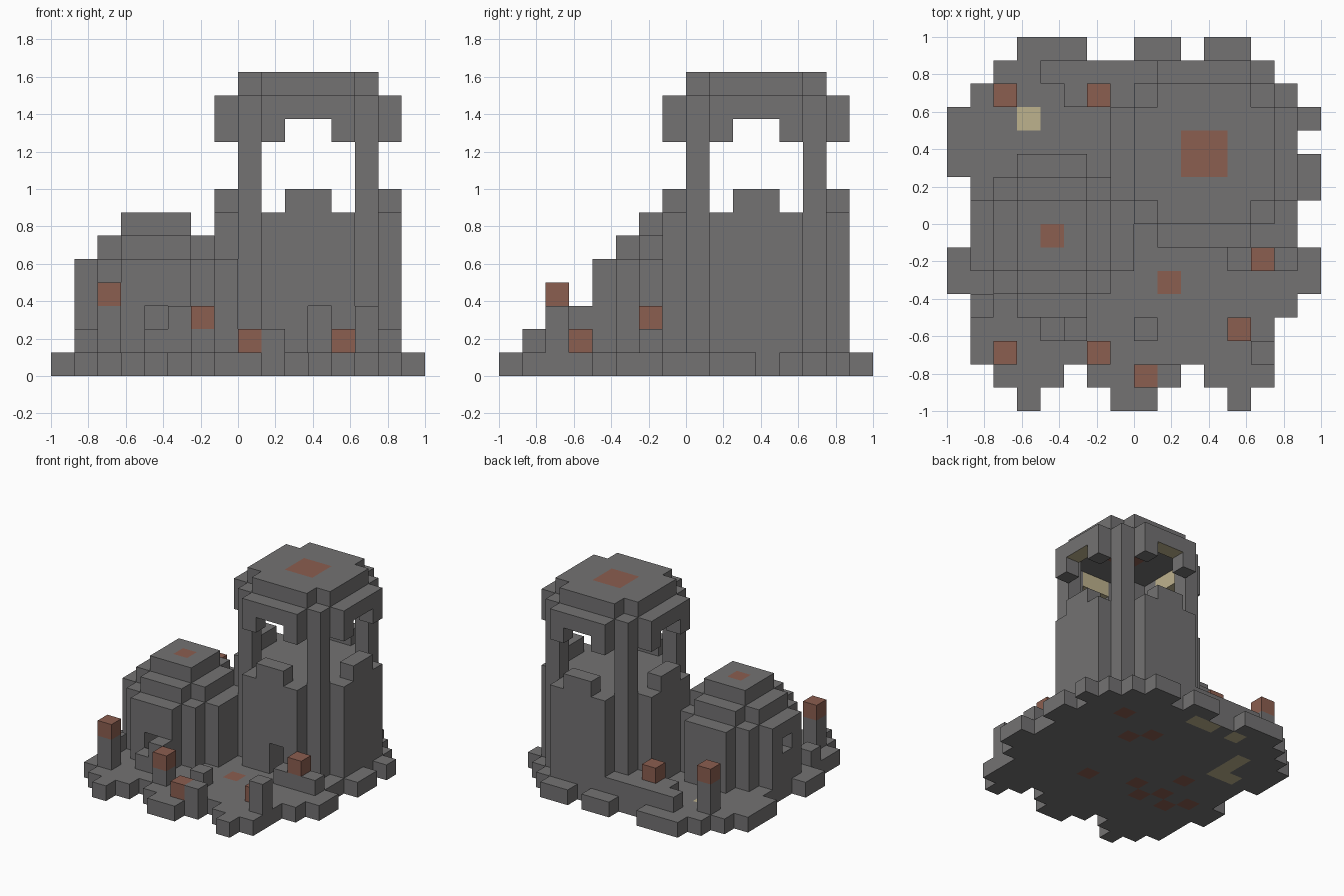
import bpy
import bmesh
from mathutils import Vector

cube = bpy.data.objects.get("Cube")
if cube:
    bpy.data.objects.remove(cube, do_unlink=True)

U = 0.125          # block edge length
STONE, EMBER, GLOW = 0, 1, 2


def make_material(name, rgb):
    mat = bpy.data.materials.new(name)
    mat.use_nodes = True
    mat.diffuse_color = (*rgb, 1)
    mat.node_tree.nodes["Principled BSDF"].inputs["Base Color"].default_value = (*rgb, 1)
    return mat


MATERIALS = [make_material("grey stone", (0.172, 0.168, 0.17)),
             make_material("ember red", (0.26, 0.112, 0.08)),
             make_material("pale glow", (0.515, 0.445, 0.27))]

DIRECTIONS = [Vector(d) for d in ((1, 0, 0), (-1, 0, 0), (0, 1, 0),
                                  (0, -1, 0), (0, 0, 1), (0, 0, -1))]


def build(name, cells, paint=lambda cell, n: STONE):
    """Skin a set of grid cells with square faces, coloured by a rule."""
    bm = bmesh.new()
    corners = {}

    def vert(p):
        key = tuple(round(c * 2) for c in p)
        if key not in corners:
            corners[key] = bm.verts.new(((p.x - 8) * U, (p.y - 8) * U, p.z * U))
        return corners[key]

    for cell in sorted(cells):
        centre = Vector(cell) + Vector((0.5, 0.5, 0.5))
        for n in DIRECTIONS:
            if tuple(int(c + d) for c, d in zip(cell, n)) in cells:
                continue
            a = Vector((n.y, n.z, n.x)) / 2
            b = n.cross(a)
            mid = centre + n / 2
            face = bm.faces.new([vert(mid + a * i + b * j)
                                 for i, j in ((1, 1), (-1, 1), (-1, -1), (1, -1))])
            face.material_index = paint(cell, n)
    bm.normal_update()
    mesh = bpy.data.meshes.new(name)
    bm.to_mesh(mesh)
    bm.free()
    for mat in MATERIALS:
        mesh.materials.append(mat)
    obj = bpy.data.objects.new(name, mesh)
    bpy.context.collection.objects.link(obj)
    return obj


def disc(cx, cy, diameter, z0, z1):
    """Round stack of cells about a centre, from layer z0 up to z1."""
    r = diameter / 2
    return {(x, y, z) for x in range(16) for y in range(16) for z in range(z0, z1)
            if (x + 0.5 - cx) ** 2 + (y + 0.5 - cy) ** 2 <= r * r}


def box(xs, ys, zs):
    return {(x, y, z) for x in range(xs[0], xs[1] + 1)
            for y in range(ys[0], ys[1] + 1) for z in range(zs[0], zs[1] + 1)}


# Ragged ground slab: filled spans per row, front to back
ROWS = ["3-3 7-8 12-12", "2-4 6-9 11-13", "1-13", "1-13", "1-14", "0-15", "0-15", "1-14",
        "1-14", "1-15", "0-15", "0-14", "0-15", "1-14", "2-13", "3-5 8-9 11-12"]
ground = set()
for y, row in enumerate(ROWS):
    for span in row.split():
        first, last = map(int, span.split("-"))
        ground |= box((first, last), (y, y), (0, 0))

EMBER_SPOTS = {(12, 12), (10, 10), (9, 11), (9, 5), (6, 6), (5, 5), (4, 6), (2, 6), (3, 5), (4, 8)}
GLOW_SPOTS = {(8, 14), (7, 14), (5, 14), (3, 12), (3, 11), (2, 10), (3, 10)}


def paint_ground(cell, n):
    spot = cell[:2]
    if n.z < 0 or (n.z > 0 and spot in {(9, 5), (3, 12)}):
        return EMBER if spot in EMBER_SPOTS else GLOW if spot in GLOW_SPOTS else STONE
    return STONE


build("ground_slab", ground, paint_ground)

# Low domed house with a doorway and a side window
house = disc(4.5, 7.5, 7, 1, 5) | disc(4.5, 7.5, 5, 5, 6) | box((3, 5), (6, 8), (6, 6))
house -= box((4, 4), (4, 5), (1, 2)) | box((1, 2), (7, 7), (3, 3))
build("domed_house", house,
      lambda c, n: EMBER if n.z > 0 and c == (4, 7, 6) else STONE)

# Round tower with a doorway
tower = disc(11, 11, 8, 1, 7) - box((11, 11), (7, 8), (1, 2))
build("tower_body", tower)

# Battlement blocks in the middle of each side, and the corner pillars
battlements, pillars = set(), set()
for edge in (7, 14):
    battlements |= box((10, 11), (edge, edge), (7, 7)) | box((edge, edge), (10, 11), (7, 7))
for x in (8, 13):
    for y in (8, 13):
        pillars |= box((x, x), (y, y), (7, 9))
build("battlements", battlements)
build("lantern_pillars", pillars)

# Hollow tower roof: cap, ring and hanging blocks
cap = disc(11, 11, 6, 12, 13)
ring = disc(11, 11, 8, 11, 12) - disc(11, 11, 6, 11, 12)
hanging = disc(11, 11, 8, 10, 11) - disc(11, 11, 6, 10, 11)
hanging |= {(x, y, 10) for x in (8, 13) for y in (8, 13)}
hanging -= box((10, 11), (7, 14), (10, 10)) | box((7, 14), (10, 11), (10, 10))


def paint_roof(cell, n):
    x, y, z = cell
    if z == 12 and n.z and {x, y} <= {10, 11}:
        return EMBER
    inward = n.x * (x - 10.5) + n.y * (y - 10.5) < -1
    if z == 11 and (x in (10, 11) or y in (10, 11)) and (inward or n.z < 0):
        return GLOW
    return STONE


build("tower_roof", cap | ring | hanging, paint_roof)

# Posts with red heads: column, row, layer of the head
for i, (x, y, top) in enumerate([(2, 2, 3), (6, 2, 2), (8, 1, 1), (12, 3, 1),
                                 (13, 6, 2), (2, 13, 3), (6, 13, 2)]):
    build(f"ember_post_{i + 1}", box((x, x), (y, y), (1, top)),
          lambda c, n, top=top: EMBER if c[2] == top else STONE)

# Loose rubble and a plain post
rubble = {(4, 3, 1), (8, 3, 1), (9, 1, 1), (12, 6, 1), (14, 6, 1), (1, 4, 1)}
rubble |= box((5, 5), (3, 3), (1, 2)) | box((4, 8), (14, 14), (1, 1)) | {(5, 13, 1), (7, 13, 1)}
build("rubble", rubble)
build("plain_post", box((13, 13), (2, 2), (1, 2)))
